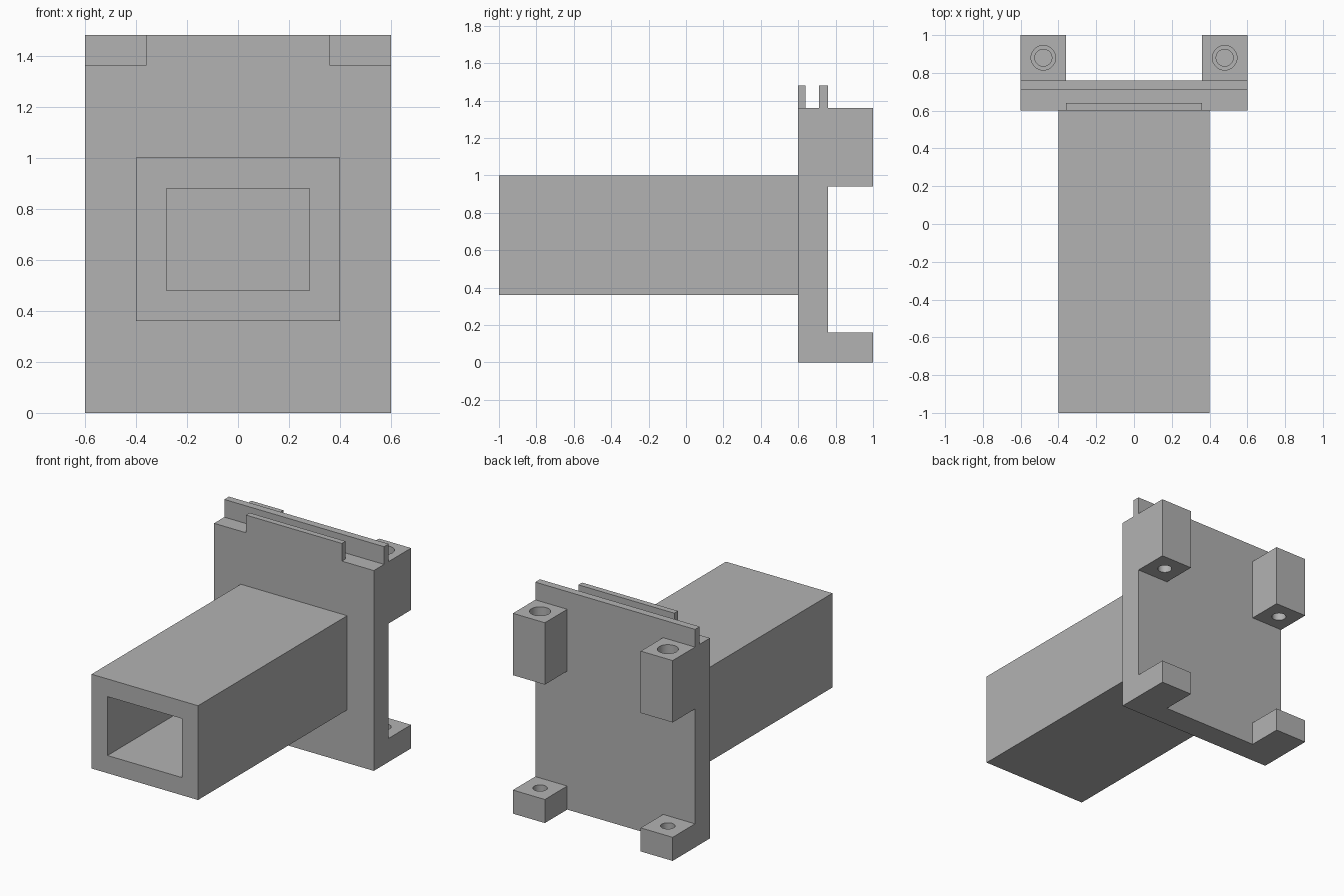
import bpy
import bmesh
import math
from mathutils import Matrix

default = bpy.data.objects.get("Cube")
if default:
    bpy.data.objects.remove(default, do_unlink=True)

# Single grey material
grey = bpy.data.materials.new("plain_grey")
grey.use_nodes = True
colour = (0.448, 0.448, 0.448, 1)
grey.diffuse_color = colour
grey.node_tree.nodes["Principled BSDF"].inputs["Base Color"].default_value = colour


def add_object(name, bm):
    bmesh.ops.recalc_face_normals(bm, faces=bm.faces)
    mesh = bpy.data.meshes.new(name)
    bm.to_mesh(mesh)
    bm.free()
    mesh.materials.append(grey)
    obj = bpy.data.objects.new(name, mesh)
    bpy.context.collection.objects.link(obj)
    return obj


def box_mesh(x, y, z):
    """Box spanning the given (low, high) range on each axis."""
    bm = bmesh.new()
    spans = (x, y, z)
    size = Matrix.Diagonal([b - a for a, b in spans] + [1])
    centre = Matrix.Translation([(a + b) / 2 for a, b in spans])
    bmesh.ops.create_cube(bm, size=1, matrix=centre @ size)
    return bm


def drill(obj, x, y, radius, low, high):
    """Cut a vertical round hole into the object."""
    bm = bmesh.new()
    bmesh.ops.create_cone(bm, cap_ends=True, segments=48, radius1=radius, radius2=radius,
                          depth=high - low,
                          matrix=Matrix.Translation((x, y, (low + high) / 2)))
    cutter = add_object("hole_cutter", bm)
    cutter.hide_render = True
    mod = obj.modifiers.new("hole", 'BOOLEAN')
    mod.operation = 'DIFFERENCE'
    mod.solver = 'EXACT'
    mod.object = cutter
    bpy.ops.object.select_all(action='DESELECT')
    bpy.context.view_layer.objects.active = obj
    obj.select_set(True)
    bpy.ops.object.modifier_apply(modifier=mod.name)
    bpy.data.objects.remove(cutter, do_unlink=True)


# Upright plate and the two rails along its top edge
add_object("mounting_plate", box_mesh((-0.6, 0.6), (0.6, 0.76), (0, 1.36)))
add_object("front_rail", box_mesh((-0.36, 0.36), (0.6, 0.64), (1.36, 1.48)))
add_object("rear_rail", box_mesh((-0.6, 0.6), (0.71, 0.76), (1.36, 1.48)))

# Rectangular tube: inset the front face and push it back to the plate
bm = box_mesh((-0.4, 0.4), (-1, 0.6), (0.36, 1.0))
bm.normal_update()
front = min(bm.faces, key=lambda f: f.calc_center_median().y)
bmesh.ops.inset_region(bm, faces=[front], thickness=0.12, use_even_offset=True)
inner = bmesh.ops.extrude_discrete_faces(bm, faces=[front])["faces"]
bmesh.ops.translate(bm, verts=inner[0].verts, vec=(0, 1.59, 0))
add_object("rectangular_tube", bm)

# Screw lugs: counterbored above, blind pilot holes below
for side, s in (("left", 1), ("right", -1)):
    x_span = sorted((s * 0.36, s * 0.6))
    x, y = s * 0.48, 0.88
    upper = add_object("upper_lug_" + side, box_mesh(x_span, (0.76, 1), (0.94, 1.36)))
    drill(upper, x, y, 0.045, 0.9, 1.4)
    drill(upper, x, y, 0.065, 1.06, 1.4)
    lower = add_object("lower_lug_" + side, box_mesh(x_span, (0.76, 1), (0, 0.16)))
    drill(lower, x, y, 0.045, 0.04, 0.2)
    for lug in (upper, lower):
        bpy.ops.object.select_all(action='DESELECT')
        bpy.context.view_layer.objects.active = lug
        lug.select_set(True)
        bpy.ops.object.shade_smooth_by_angle(angle=math.radians(30))
